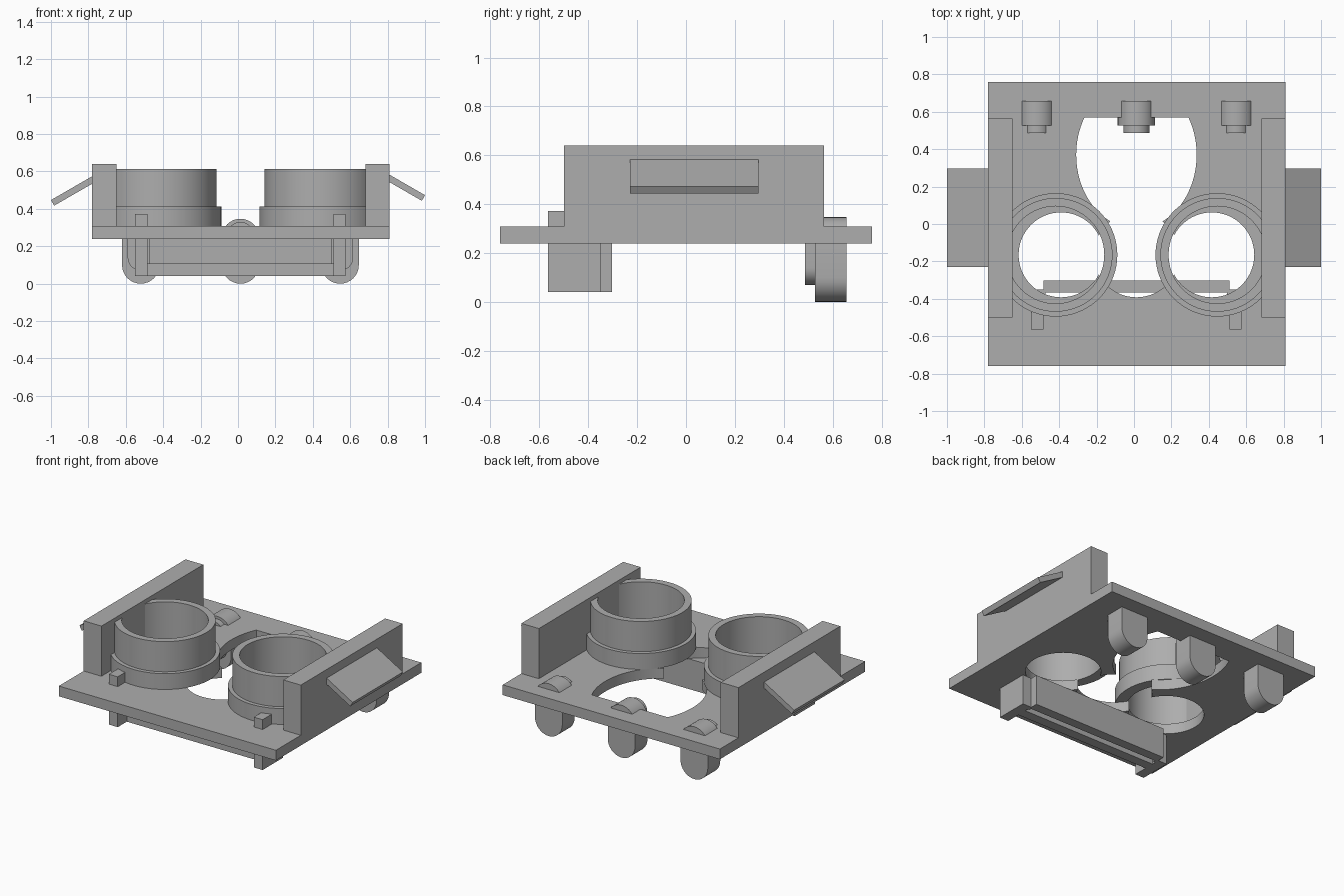
import bpy, bmesh, math
from mathutils import Vector

if "Cube" in bpy.data.objects:
    bpy.data.objects.remove(bpy.data.objects["Cube"], do_unlink=True)

GREY = (0.42, 0.42, 0.42, 1)
mat = bpy.data.materials.new("plain grey")
mat.use_nodes = True
mat.diffuse_color = GREY
mat.node_tree.nodes["Principled BSDF"].inputs["Base Color"].default_value = GREY

MID = 0.013  # symmetry axis of the body


def finish(name, bm, smooth=False):
    bmesh.ops.recalc_face_normals(bm, faces=bm.faces)
    mesh = bpy.data.meshes.new(name)
    bm.to_mesh(mesh)
    bm.free()
    mesh.materials.append(mat)
    obj = bpy.data.objects.new(name, mesh)
    bpy.context.collection.objects.link(obj)
    if smooth:
        shade(obj)
    return obj


def shade(obj):
    bpy.ops.object.select_all(action='DESELECT')
    obj.select_set(True)
    bpy.context.view_layer.objects.active = obj
    bpy.ops.object.shade_smooth_by_angle(angle=math.radians(30))


def prism(name, outline, axis, lo, hi, smooth=False):
    """Extrude a 2D outline along y (outline is x, z) or z (outline is x, y)."""
    bm = bmesh.new()
    place = (lambda a, b: (a, lo, b)) if axis == 'y' else (lambda a, b: (a, b, lo))
    face = bm.faces.new([bm.verts.new(place(a, b)) for a, b in outline])
    move = Vector((0, hi - lo, 0)) if axis == 'y' else Vector((0, 0, hi - lo))
    new = bmesh.ops.extrude_face_region(bm, geom=[face])["geom"]
    bmesh.ops.translate(bm, vec=move, verts=[v for v in new if isinstance(v, bmesh.types.BMVert)])
    return finish(name, bm, smooth)


def box(name, x0, x1, y0, y1, z0, z1):
    return prism(name, [(x0, y0), (x1, y0), (x1, y1), (x0, y1)], 'z', z0, z1)


def ellipse(cx, cy, rx, ry, n=64):
    return [(cx + rx * math.cos(2 * math.pi * i / n), cy + ry * math.sin(2 * math.pi * i / n))
            for i in range(n)]


def stadium(cx, r, z0, z1, n=16):
    top = [(cx + r * math.cos(math.pi * i / n), z1 - r + r * math.sin(math.pi * i / n))
           for i in range(n + 1)]
    return top + [(2 * cx - x, z0 + z1 - z) for x, z in top]


def lathe(name, profile, cx, cy, n=72):
    """Revolve a closed (radius, z) profile."""
    bm = bmesh.new()
    rings = [[bm.verts.new((cx + r * math.cos(2 * math.pi * i / n),
                            cy + r * math.sin(2 * math.pi * i / n), z)) for r, z in profile]
             for i in range(n)]
    for i in range(n):
        a, b = rings[i], rings[(i + 1) % n]
        for j in range(len(profile)):
            k = (j + 1) % len(profile)
            bm.faces.new((a[j], b[j], b[k], a[k]))
    return finish(name, bm, True)


# Base plate with lens openings, a middle opening and a flat-topped nose opening
plate = box("base_plate", -0.78, 0.81, -0.76, 0.76, 0.24, 0.308)
EYE_Y = -0.165
openings = [ellipse(MID + dx, EYE_Y, 0.227, 0.227) for dx in (-0.403, 0, 0.403)]
nose = [(x, y) for x, y in ellipse(MID, 0.37, 0.322, 0.395, 96) if y < 0.57]
half = 0.322 * math.sqrt(1 - (0.2 / 0.395) ** 2)
split = next(i for i in range(len(nose) - 1) if nose[i + 1][0] < nose[i][0] - 0.2)
nose[split + 1:split + 1] = [(MID + half, 0.57), (MID - half, 0.57)]
openings.append(nose)
for i, outline in enumerate(openings):
    cutter = prism(f"opening_cutter_{i}", outline, 'z', 0.1, 0.45)
    cutter.hide_render = True
    cut = plate.modifiers.new("opening", 'BOOLEAN')
    cut.operation, cut.solver, cut.object = 'DIFFERENCE', 'EXACT', cutter
    bpy.context.view_layer.objects.active = plate
    bpy.ops.object.modifier_apply(modifier=cut.name)
    bpy.data.objects.remove(cutter, do_unlink=True)
shade(plate)

# Lens tubes, each with a wider collar at the foot
TUBE = [(0.26, 0.308), (0.33, 0.308), (0.33, 0.413), (0.304, 0.413), (0.304, 0.613), (0.26, 0.613)]
for side, s in (("right", -1), ("left", 1)):
    lathe(f"{side}_lens_tube", TUBE, MID + s * 0.432, EYE_Y)

# Side walls and sloping outer flaps
box("right_wall", -0.78, -0.65, -0.5, 0.565, 0.24, 0.64)
box("left_wall", 0.682, 0.81, -0.5, 0.565, 0.24, 0.64)
for name, s, root, tip in (("right_flap", -1, 0.77, 0.447), ("left_flap", 1, 0.80, 0.473)):
    rise = (1.0 - root) * math.tan(math.radians(30))
    outline = [(s * root, tip + rise), (s, tip), (s * 0.983, tip - 0.03),
               (s * root, tip + rise - 0.04)]
    prism(name, outline, 'y', -0.23, 0.297)

# Pegs along the back edge: round-ended block with a smaller boss in front
for name, x in (("right", -0.52), ("middle", MID), ("left", MID + 0.533)):
    prism(f"{name}_peg", stadium(x, 0.1, 0, 0.347), 'y', 0.527, 0.657, True)
    prism(f"{name}_peg_boss", stadium(x, 0.07, 0.07, 0.33), 'y', 0.487, 0.53, True)

# Front holder: end brackets through the plate, back panel and lower lip
for name, s in (("right", -1), ("left", 1)):
    x0, x1 = sorted((MID + s * 0.498, MID + s * 0.563))
    box(f"{name}_bracket", x0, x1, -0.565, -0.365, 0.04, 0.24)
    box(f"{name}_bracket_post", x0, x1, -0.565, -0.47, 0.24, 0.373)
box("holder_panel", MID - 0.498, MID + 0.498, -0.365, -0.302, 0.04, 0.24)
box("holder_lip", MID - 0.498, MID + 0.498, -0.47, -0.405, 0.04, 0.107)
for name, s in (("right", -1), ("left", 1)):
    x0, x1 = sorted((MID + s * 0.485, MID + s * 0.563))
    box(f"{name}_bracket_joint", x0, x1, -0.38, -0.35, 0.04, 0.24)
